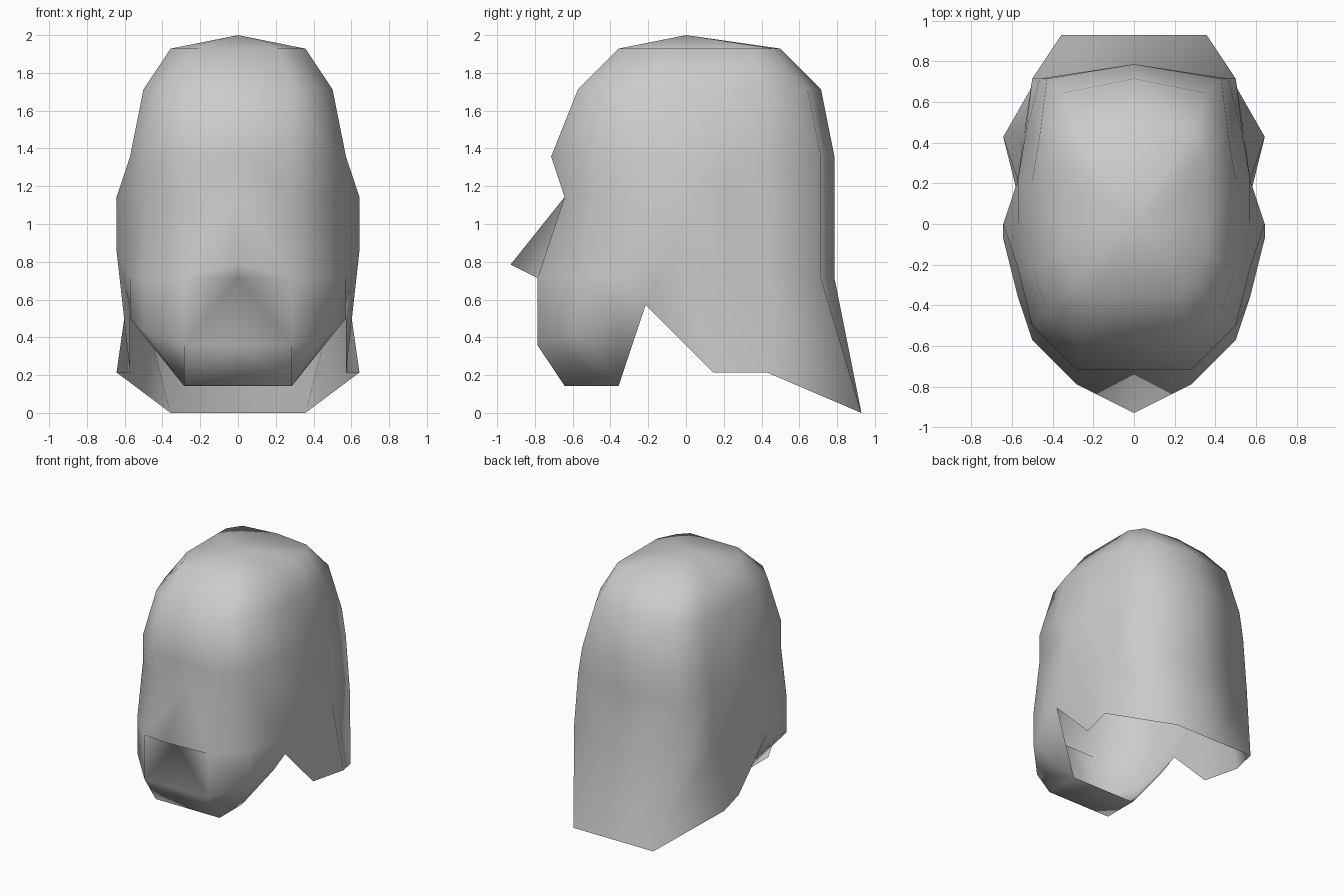
import bpy
import bmesh
from mathutils import Vector

# Remove only the default cube
default_cube = bpy.data.objects.get("Cube")
if default_cube:
    bpy.data.objects.remove(default_cube, do_unlink=True)

UNIT = 1 / 14  # modelling grid step


def make_material(name, colour):
    material = bpy.data.materials.new(name)
    material.use_nodes = True
    material.diffuse_color = colour
    shader = material.node_tree.nodes["Principled BSDF"]
    shader.inputs["Base Color"].default_value = colour
    return material


def ring(bm, height, outline):
    """Left half of one horizontal section, front centre to back centre.
    A point may carry its own height as a third value."""
    verts = []
    for point in outline:
        z = point[2] if len(point) > 2 else height
        verts.append(bm.verts.new(Vector((point[0], point[1], z)) * UNIT))
    return verts


def bridge(bm, upper, lower):
    """Skin two sections that have the same number of points."""
    for i in range(len(upper) - 1):
        bm.faces.new((upper[i], lower[i], lower[i + 1], upper[i + 1]))


bm = bmesh.new()

# Crown, temples, brow, eye line and cheek sections
crown = ring(bm, 27, [(0, -5), (3, -5), (4, -4), (5, -2), (5, 0),
                      (5, 3), (5, 5), (4, 6.5), (0, 7)])
temples = ring(bm, 24, [(0, -8), (4, -8), (6, -6), (7, -3), (7, 0),
                        (7, 3), (6.5, 6), (5, 9), (0, 10)])
brow = ring(bm, 19, [(0, -10), (4, -10), (7, -7), (8, -3), (8, 0),
                     (8, 3), (7, 6), (6, 10), (0, 11)])
eyes = ring(bm, 16, [(0, -9), (4, -9), (7, -7), (8, -3), (9, 0),
                     (8, 3), (7.5, 6), (6.5, 10), (0, 11)])
cheeks = ring(bm, 10, [(0, -13, 11), (4, -11), (7, -8), (8, -5), (9, -1, 12),
                       (8, 3), (7.6, 6), (7, 10), (0, 11)])

# Lower rim: jaw at the front, notch at the side, flared neck guard behind
rim = ring(bm, 3, [(0, -11, 5), (4, -11, 5), (7, -8, 6), (8, -5, 7), (8, -3, 8),
                   (8, 2), (9, 6), (5, 13, 0), (0, 13, 0)])

# Domed top
apex = bm.verts.new((0, 0, 28 * UNIT))
for a, b in zip(crown, crown[1:]):
    bm.faces.new((apex, a, b))

# Shell walls
for upper, lower in ((crown, temples), (temples, brow), (brow, eyes), (eyes, cheeks)):
    bridge(bm, upper, lower)
bridge(bm, cheeks[1:], rim[1:])

# Pointed beak with a flat underside above the jaw
under_beak = ring(bm, 10, [(0, -11)])[0]
bm.faces.new((cheeks[0], under_beak, cheeks[1]))
bm.faces.new((under_beak, rim[0], rim[1], cheeks[1]))

# Chin slope and its floor
chin = ring(bm, 2, [(0, -9), (4, -9), (4, -5), (0, -5)])
bridge(bm, rim[:3], chin[:3])
bm.faces.new((rim[2], chin[2], rim[3]))
bm.faces.new((rim[3], chin[2], rim[4]))
bm.faces.new((chin[0], chin[3], chin[2], chin[1]))

for face in bm.faces:
    face.smooth = True

mesh = bpy.data.meshes.new("helmet_shell")
bm.to_mesh(mesh)
bm.free()
mesh.materials.append(make_material("light_grey", (0.6, 0.6, 0.6, 1)))

# Mirror the half shell across the centre plane
helmet = bpy.data.objects.new("helmet_shell", mesh)
bpy.context.collection.objects.link(helmet)
mirror = helmet.modifiers.new("both_sides", 'MIRROR')
mirror.use_clip = True
mirror.merge_threshold = 0.001
